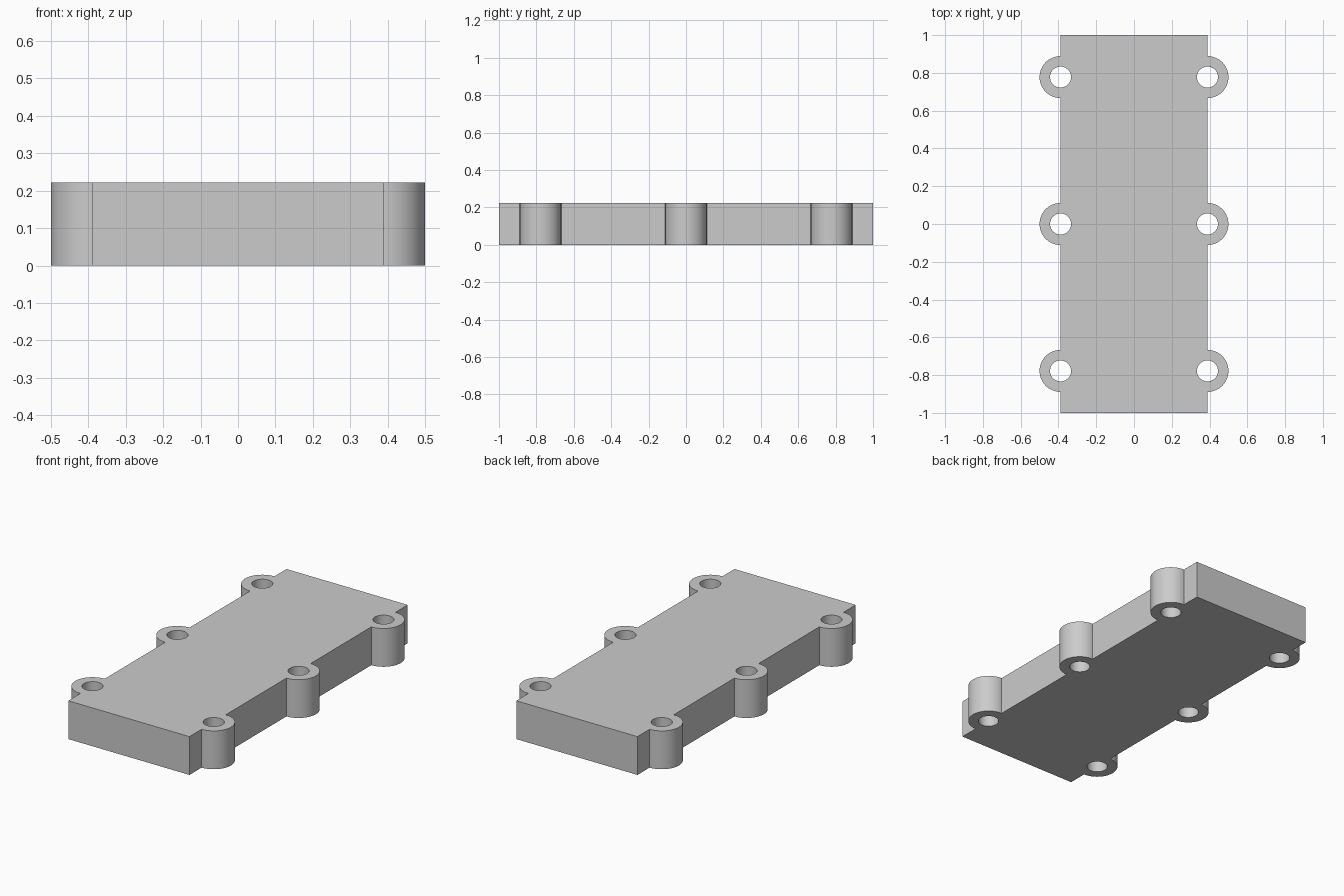
import bpy
import bmesh
import math

default = bpy.data.objects.get("Cube")
if default:
    bpy.data.objects.remove(default, do_unlink=True)

UNIT = 1 / 9
HALF_WIDTH, HALF_LENGTH, HEIGHT = 3.5 * UNIT, 1.0, 2 * UNIT
LUG_RADIUS, HOLE_RADIUS = UNIT, UNIT / 2
LUG_ROWS = (-7 * UNIT, 0, 7 * UNIT)
SEGMENTS = 64


def arc(cx, cy, radius, start, end, steps):
    """Points on a circular arc, both ends included."""
    angles = [start + (end - start) * i / steps for i in range(steps + 1)]
    return [(cx + radius * math.cos(a), cy + radius * math.sin(a)) for a in angles]


def add_loop(bm, points):
    """Closed ring of edges on the ground plane."""
    verts = [bm.verts.new((x, y, 0)) for x, y in points]
    return [bm.edges.new((v, verts[i - 1])) for i, v in enumerate(verts)]


# Plate outline: one long side with half-round lugs, repeated by a half turn
side = [(HALF_WIDTH, -HALF_LENGTH)]
for y in LUG_ROWS:
    side += arc(HALF_WIDTH, y, LUG_RADIUS, -math.pi / 2, math.pi / 2, SEGMENTS // 2)
side.append((HALF_WIDTH, HALF_LENGTH))
outline = side + [(-x, -y) for x, y in side]

bm = bmesh.new()
edges = add_loop(bm, outline)

# Bolt holes through the lugs
for x in (-HALF_WIDTH, HALF_WIDTH):
    for y in LUG_ROWS:
        edges += add_loop(bm, arc(x, y, HOLE_RADIUS, 0, math.tau, SEGMENTS)[:-1])

# Fill the section and raise it to full thickness
bmesh.ops.triangle_fill(bm, use_beauty=True, use_dissolve=False, edges=edges, normal=(0, 0, 1))
raised = bmesh.ops.extrude_face_region(bm, geom=bm.faces[:])
top = [v for v in raised["geom"] if isinstance(v, bmesh.types.BMVert)]
bmesh.ops.translate(bm, verts=top, vec=(0, 0, HEIGHT))
bmesh.ops.recalc_face_normals(bm, faces=bm.faces[:])

mesh = bpy.data.meshes.new("mounting_plate")
bm.to_mesh(mesh)
bm.free()
plate = bpy.data.objects.new("mounting_plate", mesh)
bpy.context.collection.objects.link(plate)

# Plain grey finish
grey = bpy.data.materials.new("plain_grey")
grey.use_nodes = True
color = (0.6, 0.6, 0.6, 1)
grey.diffuse_color = color
grey.node_tree.nodes["Principled BSDF"].inputs["Base Color"].default_value = color
mesh.materials.append(grey)

# Smooth round walls, crisp edges
bpy.ops.object.select_all(action="DESELECT")
plate.select_set(True)
bpy.context.view_layer.objects.active = plate
bpy.ops.object.shade_smooth_by_angle(angle=math.radians(30))
